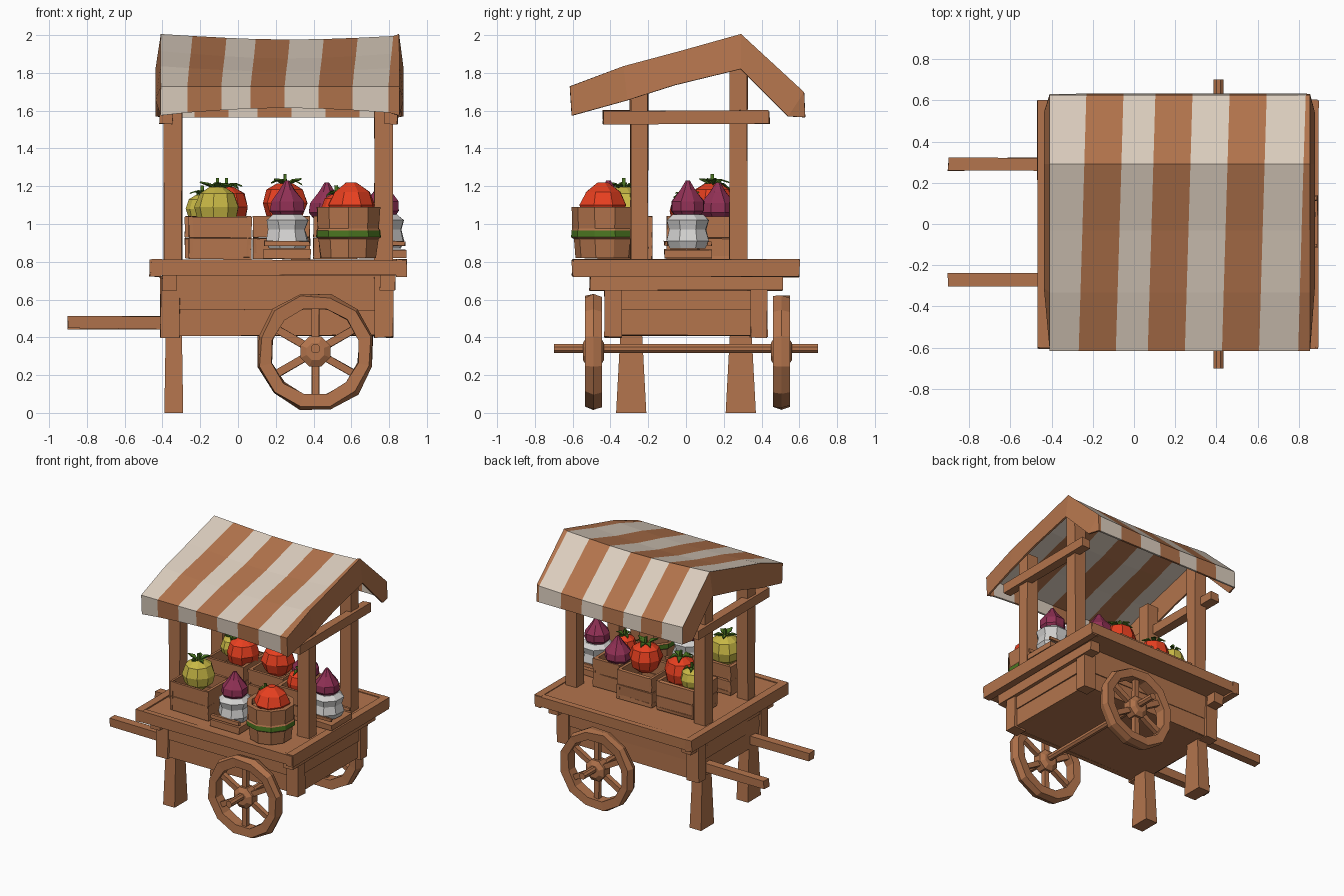
import bpy, bmesh, math, random
from mathutils import Vector, Matrix

if "Cube" in bpy.data.objects:
    bpy.data.objects.remove(bpy.data.objects["Cube"])
random.seed(4)

def material(name, rgb):
    m = bpy.data.materials.new(name)
    m.diffuse_color = (*rgb, 1)
    m.use_nodes = True
    m.node_tree.nodes["Principled BSDF"].inputs["Base Color"].default_value = m.diffuse_color
    return m

WOOD = material("brown wood", (0.45, 0.175, 0.073))
CREAM = material("cream cloth", (0.72, 0.62, 0.52))
YELLOW = material("yellow fruit", (0.58, 0.48, 0.06))
RED = material("red fruit", (0.80, 0.05, 0.014))
PURPLE = material("purple beet", (0.28, 0.03, 0.09))
GREEN = material("leaf green", (0.07, 0.18, 0.015))
PALE = material("pale grey", (0.66, 0.65, 0.64))

def finish(name, bm, *mats, fix=True):
    if fix:
        bmesh.ops.recalc_face_normals(bm, faces=bm.faces[:])
    me = bpy.data.meshes.new(name)
    bm.to_mesh(me)
    bm.free()
    for m in mats:
        me.materials.append(m)
    ob = bpy.data.objects.new(name, me)
    bpy.context.collection.objects.link(ob)
    return ob

def add_box(bm, x0, x1, y0, y1, z0, z1, jit=0.004):
    vs = bmesh.ops.create_cube(bm, size=1)["verts"]
    for v in vs:
        c = v.co
        v.co = Vector((x0 + (c.x + .5) * (x1 - x0), y0 + (c.y + .5) * (y1 - y0), z0 + (c.z + .5) * (z1 - z0)))
        v.co += Vector([random.uniform(-jit, jit) for _ in range(3)])
    return vs

def boxes(name, items, mat=WOOD):
    bm = bmesh.new()
    for b in items:
        add_box(bm, *b)
    return finish(name, bm, mat)

def lathe(name, prof, sides, loc, mats, closed=False, lie=False, band=None, jit=0.0):
    """Revolve (radius, height) points; lie turns the axis to y; band = indexes given the second colour."""
    bm = bmesh.new()
    rings = []
    for r, h in prof:
        ring = []
        for i in range(sides):
            a = 2 * math.pi * (i + .5) / sides
            k = r * (1 + random.uniform(-jit, jit))
            ring.append(bm.verts.new((k * math.cos(a), k * math.sin(a), h)))
        rings.append(ring)
    for j in range(len(rings) if closed else len(rings) - 1):
        a, b = rings[j], rings[(j + 1) % len(rings)]
        for i in range(sides):
            f = bm.faces.new((a[i], a[(i + 1) % sides], b[(i + 1) % sides], b[i]))
            f.material_index = 1 if band and j in band else 0
    if not closed:
        bm.faces.new(rings[0])
        bm.faces.new(rings[-1])
    if lie:
        bmesh.ops.rotate(bm, verts=bm.verts, matrix=Matrix.Rotation(math.pi / 2, 3, 'X'))
    bmesh.ops.translate(bm, verts=bm.verts, vec=loc)
    return finish(name, bm, *mats)

# table top with end cleats and rim
boxes("table_top", [(-.45, .87, -.58, .58, .73, .805)])
boxes("table_rim", [(-.47, -.41, -.60, .60, .72, .815), (.84, .895, -.60, .60, .72, .815),
                    (-.46, .89, -.605, -.56, .73, .81), (-.46, .89, .56, .60, .73, .81)])
boxes("table_cleats", [(-.40, -.32, -.51, .51, .65, .73), (.75, .83, -.51, .51, .65, .73)])

# cart body: planks, corner posts, floor
body = [(-.38, .79, -.39, .40, .41, .44)]
for s in (-1, 1):
    ys = sorted((s * .37, s * .41))
    yo = sorted((s * .38, s * .42))
    body += [(-.38, .79, *ys, .41, .55), (-.38, .79, *yo, .545, .73)]
for x in (-.39, .77):
    body += [(x, x + .03, -.39, .39, .41, .55), (x - .006, x + .036, -.39, .39, .545, .65)]
for x in (-.41, .72):
    for y in (-.43, .34):
        body.append((x, x + .10, y, y + .09, .40, .72))
boxes("cart_body", body)

# tapered legs
for tag, y in (("front", -.29), ("back", .29)):
    bm = bmesh.new()
    for v in add_box(bm, -.39, -.29, y - .08, y + .08, 0, .45, 0):
        if v.co.z > .2:
            v.co.y = y + (v.co.y - y) * .7
            v.co.x = -.34 + (v.co.x + .34) * .85
    finish(tag + "_leg", bm, WOOD)

# pull handles
boxes("handles", [(-.90, -.36, y - .03, y + .03, .445, .51) for y in (-.27, .29)])

# axle and wheels
AX, AZ = .41, .325
lathe("axle", [(.026, -.70), (.026, .70)], 8, (AX, 0, .34), [WOOD], lie=True)
for tag, y in (("front", -.49), ("back", .505)):
    lathe(tag + "_wheel_rim", [(.235, -.04), (.30, -.045), (.315, 0), (.30, .045), (.235, .04)], 12,
          (AX, y, AZ), [WOOD], closed=True, lie=True, jit=.025)
    lathe(tag + "_wheel_hub", [(.05, -.055), (.085, -.035), (.085, .035), (.05, .055)], 8, (AX, y, AZ), [WOOD], lie=True)
    bm = bmesh.new()
    for i in range(6):
        vs = add_box(bm, -.02, .02, -.018, .018, .05, .25, .002)
        bmesh.ops.rotate(bm, verts=vs, matrix=Matrix.Rotation(i * math.pi / 3, 3, 'Y'))
    bmesh.ops.translate(bm, verts=bm.verts, vec=(AX, y, AZ))
    finish(tag + "_wheel_spokes", bm, WOOD)

# canopy posts and side rails
posts = []
for x in (-.345, .77):
    posts += [(x - .048, x + .048, -.295, -.20, .80, 1.76), (x - .048, x + .048, .23, .325, .80, 1.93)]
boxes("canopy_posts", posts)
boxes("canopy_rails", [(x - .035, x + .035, -.44, .44, 1.53, 1.60) for x in (-.38, .81)])

# striped canopy: sagging cloth with plain end flaps
xs = [-.405, -.24, -.06, .095, .275, .455, .635, .825, .85]
prof = [(-.60, 1.575), (-.61, 1.725), (-.33, 1.83), (-.03, 1.91), (.29, 2.0), (.62, 1.695), (.625, 1.565)]
sag = [-.04, .0, .03, .04, .03, .02, 0]
bm = bmesh.new()
grid = []
for i, x in enumerate(xs):
    t = math.sin(math.pi * i / (len(xs) - 1))
    inner = 0 < i < len(xs) - 1
    grid.append([bm.verts.new((x + (.03 * y - .01 if inner else 0), y, z - s * t)) for (y, z), s in zip(prof, sag)])
for i in range(len(xs) - 1):
    for j in range(len(prof) - 1):
        f = bm.faces.new((grid[i][j], grid[i + 1][j], grid[i + 1][j + 1], grid[i][j + 1]))
        f.material_index = 0 if i % 2 else 1
low = [None, None, (-.31, 1.655), (-.06, 1.735), (.29, 1.82), (.54, 1.57)]
for col, x in ((grid[0], -.43), (grid[-1], .87)):
    lv = [col[0]] + [bm.verts.new((x, *p)) for p in low[2:]] + [col[6]]
    for k in range(5):
        bm.faces.new((col[k + 1], lv[k], lv[k + 1], col[k + 2]) if k < 4 else (col[5], lv[4], col[6]))
canopy = finish("striped_canopy", bm, WOOD, CREAM)
sol = canopy.modifiers.new("thickness", 'SOLIDIFY')
sol.thickness = .014
sol.offset = 0

# produce helpers
def leaves(name, loc, r, n=5):
    bm = bmesh.new()
    for i in range(n):
        a = 2 * math.pi * i / n + random.random()
        d = Vector((math.cos(a), math.sin(a), 0))
        p = Vector((-d.y, d.x, 0))
        pts = [Vector((0, 0, -.01)), d * r * .5 + p * r * .22 + Vector((0, 0, .02)),
               d * r + Vector((0, 0, random.uniform(-.01, .03))), d * r * .5 - p * r * .22 + Vector((0, 0, .02))]
        bm.faces.new([bm.verts.new(q) for q in pts])
    add_box(bm, -.008, .008, -.008, .008, -.02, .045, .003)
    bmesh.ops.translate(bm, verts=bm.verts, vec=loc)
    ob = finish(name, bm, GREEN)
    ob.modifiers.new("thickness", 'SOLIDIFY').thickness = .008

def fruit(name, x, y, z, r, mat):
    lathe(name, [(r * .45, -r * .9), (r * .85, -r * .55), (r, 0), (r * .8, r * .6), (r * .35, r * .88)], 9,
          (x, y, z), [mat], jit=.05)
    leaves(name + "_leaves", (x, y, z + r * .9), r * .75)

def beet(name, x, y, z, r=.095):
    lathe(name, [(r * .5, -.08), (r, -.02), (r * .95, .03), (r * .45, .09), (.012, .14)], 8, (x, y, z), [PURPLE], jit=.06)

def crate(name, x0, x1, y0, y1, top=1.04):
    b, w = .815, .022
    items = [(x0, x1, y0, y1, b, b + .03)]
    for z0, z1 in ((b + .01, .925), (.93, top)):
        items += [(x0, x1, y0, y0 + w, z0, z1), (x0, x1, y1 - w, y1, z0, z1),
                  (x0, x0 + w, y0, y1, z0, z1), (x1 - w, x1, y0, y1, z0, z1)]
    boxes(name, items)

def jar(name, x, y):
    lathe(name, [(.10, .87), (.12, .91), (.105, .97), (.12, 1.02), (.085, 1.05)], 8, (x, y, 0), [PALE], jit=.05)
    boxes(name + "_stand", [(x - .125, x + .125, y - .125, y + .125, .82, .865),
                            (x - .12, x + .12, y - .125, y - .105, .885, .91),
                            (x - .12, x + .12, y + .105, y + .125, .885, .91)])
    beet(name + "_beet", x, y, 1.09)

# crates with fruit
crate("front_crate", -.26, .07, -.47, -.18)
fruit("front_yellow_fruit", -.11, -.33, 1.09, .12, YELLOW)
crate("back_left_crate", -.28, .04, .01, .31)
fruit("back_left_tomato", -.06, .15, 1.09, .12, RED)
fruit("back_left_yellow_fruit", -.19, .20, 1.08, .085, YELLOW)
crate("back_middle_crate", .08, .38, .01, .31)
fruit("back_middle_tomato", .25, .14, 1.11, .12, RED)
crate("back_right_crate", .40, .63, -.10, .25)
beet("back_right_beet", .47, .17, 1.08, .10)
fruit("back_right_tomato", .53, .0, 1.07, .09, RED)

# pale jars holding beets
jar("front_jar", .26, -.41)
jar("right_jar", .765, .01)

# round basket with green band and red fruit
lathe("round_basket", [(.155, .82), (.165, .92), (.178, .93), (.178, .965), (.17, .975), (.175, 1.09), (.14, 1.09), (.13, 1.05)],
      10, (.585, -.43, 0), [WOOD, GREEN], band=(2,), jit=.02)
lathe("basket_red_fruit", [(.09, 1.03), (.13, 1.10), (.10, 1.17), (.03, 1.22)], 8, (.60, -.44, 0), [RED], jit=.06)
fruit("basket_tomato", .52, -.40, 1.09, .075, RED)
